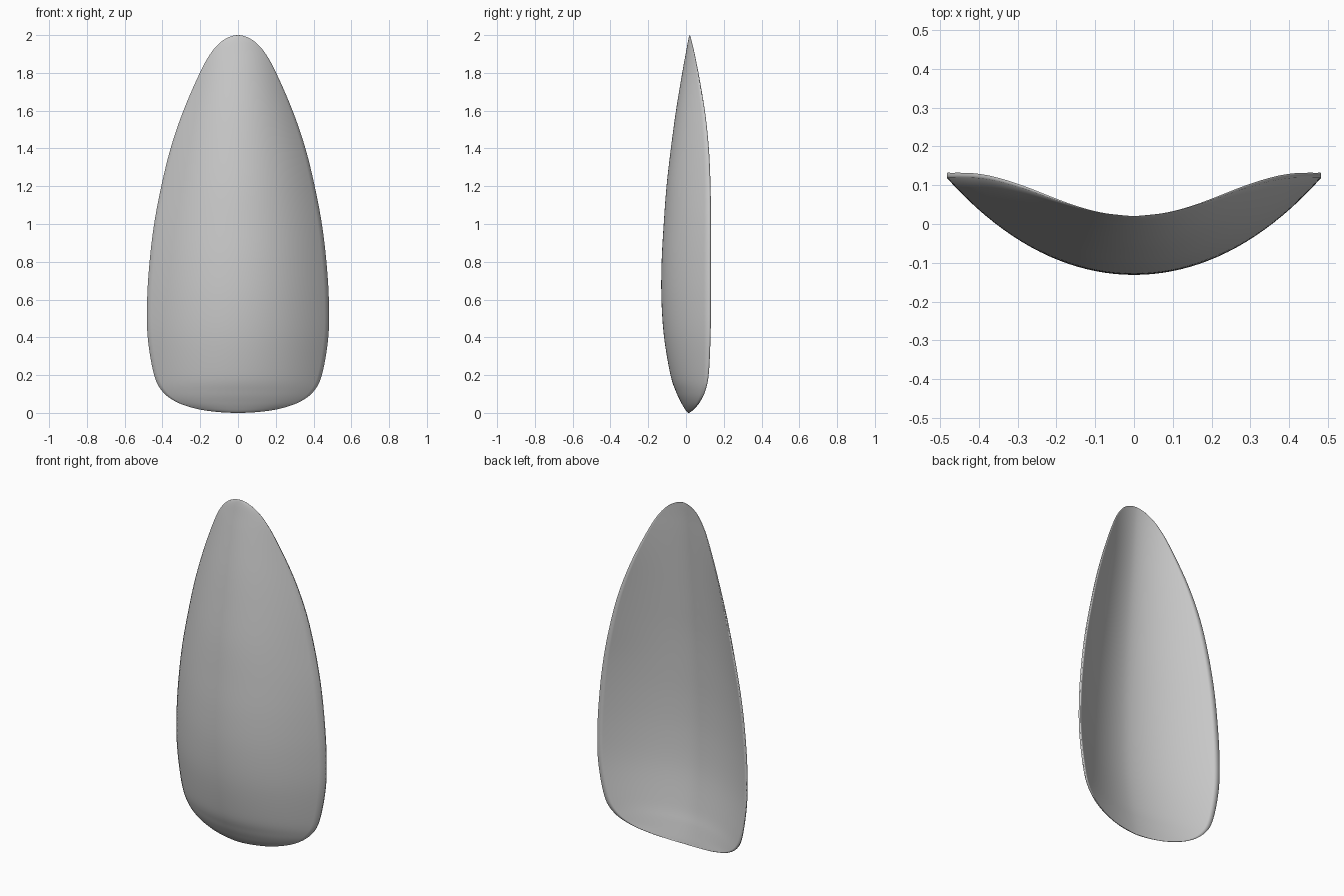
import bpy, bmesh
from mathutils import Vector

cube = bpy.data.objects.get("Cube")
if cube:
    bpy.data.objects.remove(cube, do_unlink=True)

# Stations from bottom to tip: height, half width, front y, rim y, hollow y
STATIONS = [
    (0.0, 0.0, 0.015, 0.015, 0.015),
    (0.006, 0.12, 0.005, 0.026, 0.014),
    (0.022, 0.22, -0.007, 0.045, 0.011),
    (0.055, 0.32, -0.026, 0.072, 0.004),
    (0.11, 0.397, -0.052, 0.1, -0.008),
    (0.2, 0.444, -0.082, 0.12, -0.028),
    (0.4, 0.478, -0.116, 0.13, -0.058),
    (0.6, 0.481, -0.13, 0.132, -0.07),
    (0.8, 0.468, -0.129, 0.132, -0.07),
    (1.0, 0.444, -0.118, 0.132, -0.062),
    (1.2, 0.406, -0.103, 0.13, -0.05),
    (1.4, 0.357, -0.08, 0.121, -0.033),
    (1.6, 0.289, -0.053, 0.1, -0.015),
    (1.8, 0.202, -0.02, 0.066, 0.003),
    (1.91, 0.14, 0.0, 0.044, 0.012),
    (1.975, 0.075, 0.012, 0.028, 0.018),
    (2.0, 0.0, 0.02, 0.02, 0.02),
]
STEPS = 6     # rows between stations
HALF = 20     # columns on each side of the centre


def smooth_rows(points, steps):
    """Catmull-Rom curve through the stations."""
    p = [Vector(q) for q in points]
    p = [p[0] * 2 - p[1]] + p + [p[-1] * 2 - p[-2]]
    p[0][1], p[-1][1] = -p[2][1], -p[-3][1]
    p[0][0], p[-1][0] = p[2][0], p[-3][0]
    rows = []
    for a, b, c, d in zip(p, p[1:], p[2:], p[3:]):
        for i in range(steps):
            t = i / steps
            rows.append((b * 2 + (c - a) * t + (a * 2 - b * 5 + c * 4 - d) * t**2
                         + (b * 3 - a - c * 3 + d) * t**3) / 2)
    return rows + [p[-2]]


def section(row):
    """Closed crescent: convex front and a deep hollow back, meeting in a thin rim."""
    z, w, front, rim, hollow = row
    us = [i / HALF for i in range(-HALF, HALF + 1)]
    edge = rim - 0.05 * (rim - front)
    ring = [(u * w, front + (edge - front) * (0.9 * u**2 + 0.1 * u**4), z) for u in us]
    ring += [(u * w, hollow + (rim - hollow) * abs(u) ** 1.8, z) for u in reversed(us)]
    return ring


# Curved shell lofted through the sections
bm = bmesh.new()
rings = [[bm.verts.new(co) for co in section(r)] for r in smooth_rows(STATIONS, STEPS)]
for low, high in zip(rings, rings[1:]):
    n = len(low)
    for i in range(n):
        j = (i + 1) % n
        bm.faces.new((low[i], low[j], high[j], high[i]))
bmesh.ops.remove_doubles(bm, verts=bm.verts[:], dist=0.0003)
bmesh.ops.recalc_face_normals(bm, faces=bm.faces[:])
mesh = bpy.data.meshes.new("curved_shell")
bm.to_mesh(mesh)
bm.free()
shell = bpy.data.objects.new("curved_shell", mesh)
bpy.context.collection.objects.link(shell)

# Plain grey material
grey = bpy.data.materials.new("plain_grey")
grey.use_nodes = True
colour = (0.6, 0.6, 0.6, 1.0)
grey.diffuse_color = colour
grey.node_tree.nodes["Principled BSDF"].inputs["Base Color"].default_value = colour
mesh.materials.append(grey)

# Smooth shading
for poly in mesh.polygons:
    poly.use_smooth = True
